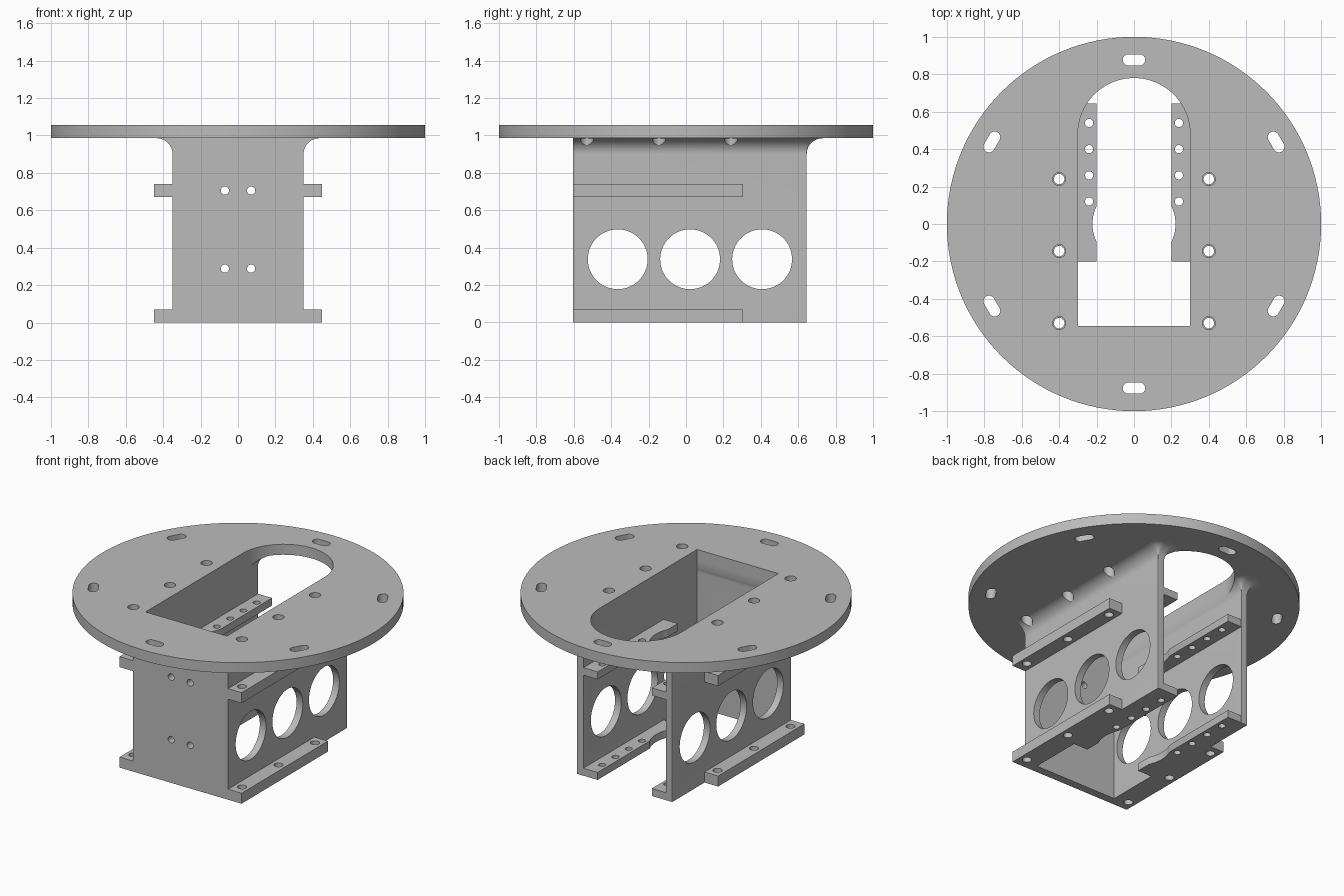
import bpy, bmesh, math
from mathutils import Vector

old = bpy.data.objects.get("Cube")
if old:
    bpy.data.objects.remove(old, do_unlink=True)

GREY = (0.5, 0.5, 0.5, 1)
metal = bpy.data.materials.new("plain grey")
metal.use_nodes = True
metal.diffuse_color = GREY
metal.node_tree.nodes["Principled BSDF"].inputs["Base Color"].default_value = GREY

# Shared dimensions
PLATE_LOW, PLATE_TOP = 0.985, 1.055
OUT_X, IN_X = 0.35, 0.305
FRONT, FRONT_IN, BACK = -0.605, -0.55, 0.645
FILLET = 0.085
BOLT_X, BOLT_YS = 0.4, (-0.53, -0.145, 0.24)


def arc(cx, cy, r, start, end, steps):
    """Points along an arc, angles in degrees."""
    angles = [math.radians(start + (end - start) * i / steps) for i in range(steps + 1)]
    return [(cx + r * math.cos(a), cy + r * math.sin(a)) for a in angles]


def circle(cx, cy, r, steps=32):
    return arc(cx, cy, r, 0, 360, steps)[:-1]


def rect(x0, x1, y0, y1):
    return [(x0, y0), (x1, y0), (x1, y1), (x0, y1)]


def loft(bm, rings):
    """Closed solid through equal-length rings of 3D points."""
    loops = [[bm.verts.new(p) for p in ring] for ring in rings]
    faces = [bm.faces.new(loops[0]), bm.faces.new(loops[-1])]
    n = len(loops[0])
    for a, b in zip(loops, loops[1:]):
        for i in range(n):
            j = (i + 1) % n
            faces.append(bm.faces.new((a[i], a[j], b[j], b[i])))
    bmesh.ops.recalc_face_normals(bm, faces=faces)


def prism(bm, outline, low, high, axis="z"):
    """Extrude a flat outline along an axis."""
    place = {"z": lambda u, v, w: (u, v, w),
             "y": lambda u, v, w: (u, w, v),
             "x": lambda u, v, w: (w, u, v)}[axis]
    loft(bm, [[Vector(place(u, v, w)) for u, v in outline] for w in (low, high)])


def make(name, bm):
    mesh = bpy.data.meshes.new(name)
    bm.to_mesh(mesh)
    bm.free()
    mesh.materials.append(metal)
    obj = bpy.data.objects.new(name, mesh)
    bpy.context.collection.objects.link(obj)
    return obj


def finish(obj, cut_bm):
    """Cut the openings out, then shade round surfaces smooth."""
    cutter = make("cutter", cut_bm)
    cutter.hide_render = True
    mod = obj.modifiers.new("openings", "BOOLEAN")
    mod.operation, mod.solver, mod.object = "DIFFERENCE", "EXACT", cutter
    bpy.ops.object.select_all(action="DESELECT")
    bpy.context.view_layer.objects.active = obj
    obj.select_set(True)
    bpy.ops.object.modifier_apply(modifier=mod.name)
    bpy.data.objects.remove(cutter, do_unlink=True)
    bpy.ops.object.shade_smooth_by_angle(angle=math.radians(30))


def top_openings():
    """Arched opening and bolt holes shared by plate and housing."""
    bm = bmesh.new()
    arch = [(-0.3, -0.545), (0.3, -0.545)] + arc(0, 0.48, 0.3, 0, 180, 40)
    prism(bm, arch, 0.85, 1.2)
    for x in (-BOLT_X, BOLT_X):
        for y in BOLT_YS:
            prism(bm, circle(x, y, 0.035), 0.85, 1.2)
    return bm


# Round mounting plate with six tangential slots
bm = bmesh.new()
prism(bm, circle(0, 0, 1, 128), PLATE_LOW, PLATE_TOP)
plate = make("mounting_plate", bm)
cuts = top_openings()
for i in range(6):
    a = 30 + 60 * i
    mid = Vector((math.cos(math.radians(a)), math.sin(math.radians(a)))) * 0.877
    along = Vector((-mid.y, mid.x)).normalized() * 0.03
    slot = (arc(*(mid + along), 0.03, a, a + 180, 12)
            + arc(*(mid - along), 0.03, a + 180, a + 360, 12))
    prism(cuts, slot, 0.9, 1.2)
finish(plate, cuts)


# U-shaped housing whose walls flare into the plate
def u_ring(z, grow):
    half = ([(OUT_X + grow, FRONT)]
            + arc(OUT_X, BACK, grow, 0, 90, 8)
            + arc(IN_X, BACK, grow, 90, 180, 8)
            + [(IN_X - grow, FRONT_IN + grow)])
    outline = half + [(-x, y) for x, y in reversed(half)]
    return [Vector((x, y, z)) for x, y in outline]


bm = bmesh.new()
rings = [u_ring(0, 0.0005)]
for i in range(13):
    t = math.radians(90 * i / 12)
    rings.append(u_ring(PLATE_LOW - FILLET + FILLET * math.sin(t),
                        max(0.0005, FILLET * (1 - math.cos(t)))))
loft(bm, rings)
housing = make("housing", bm)
cuts = top_openings()
for y in (-0.365, 0.022, 0.407):
    prism(cuts, circle(y, 0.338, 0.16, 64), -0.6, 0.6, "x")
for x in (-0.07, 0.07):
    for z in (0.288, 0.705):
        prism(cuts, circle(x, z, 0.022, 24), -0.7, -0.53, "y")
finish(housing, cuts)

# Outer rails and inner ledges, at two heights on both sides
for side, label in ((1, "left"), (-1, "right")):
    for base, level in ((0, "lower"), (0.67, "upper")):
        bm = bmesh.new()
        prism(bm, rect(side * OUT_X, side * 0.45, FRONT, 0.305), base, base + 0.07)
        rail = make(f"{level}_outer_rail_{label}", bm)
        cuts = bmesh.new()
        for y in BOLT_YS:
            prism(cuts, circle(side * BOLT_X, y, 0.028), base - 0.1, base + 0.2)
        finish(rail, cuts)

        bm = bmesh.new()
        prism(bm, rect(side * 0.2, side * IN_X, -0.2, BACK), base, base + 0.05)
        ledge = make(f"{level}_inner_ledge_{label}", bm)
        cuts = bmesh.new()
        prism(cuts, circle(0, 0, 0.222, 64), base - 0.1, base + 0.2)
        for i in range(4):
            prism(cuts, circle(side * 0.24, 0.12 + 0.14 * i, 0.022, 24),
                  base - 0.1, base + 0.2)
        finish(ledge, cuts)
